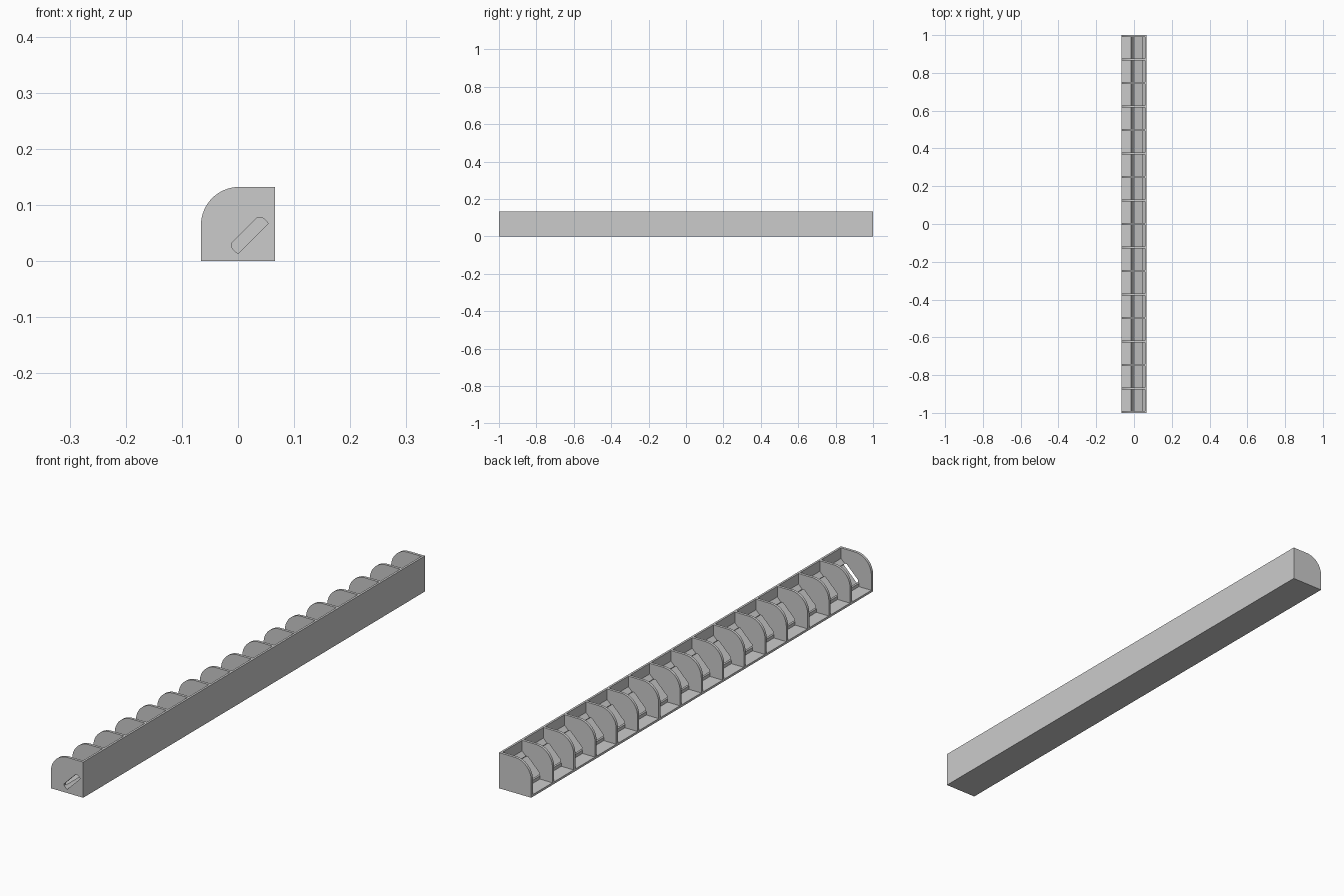
import bpy
import bmesh
import math

if "Cube" in bpy.data.objects:
    bpy.data.objects.remove(bpy.data.objects["Cube"], do_unlink=True)

HALF = 0.066      # half the width
HEIGHT = 0.132
THICK = 0.008     # floor and wall
PLATE = 0.01      # divider thickness
COUNT = 17

grey = bpy.data.materials.new("Plain grey")
grey.use_nodes = True
colour = (0.6, 0.6, 0.6, 1)
grey.diffuse_color = colour
grey.node_tree.nodes["Principled BSDF"].inputs["Base Color"].default_value = colour


def extrude_profile(name, points, y0, y1):
    """Solid made by pulling an x-z outline from y0 to y1."""
    bm = bmesh.new()
    face = bm.faces.new([bm.verts.new((x, y0, z)) for x, z in points])
    pulled = bmesh.ops.extrude_face_region(bm, geom=[face])["geom"]
    verts = [v for v in pulled if isinstance(v, bmesh.types.BMVert)]
    bmesh.ops.translate(bm, verts=verts, vec=(0, y1 - y0, 0))
    bmesh.ops.recalc_face_normals(bm, faces=bm.faces)
    mesh = bpy.data.meshes.new(name)
    bm.to_mesh(mesh)
    bm.free()
    mesh.materials.append(grey)
    obj = bpy.data.objects.new(name, mesh)
    bpy.context.collection.objects.link(obj)
    return obj


# Slanted slot outline, rounded on its open side
slot = [(0, 0.013), (0.054, 0.067), (0.047, 0.075), (0.042, 0.078), (0.035, 0.078),
        (-0.012, 0.031), (-0.012, 0.025), (-0.008, 0.02)]
cutter = extrude_profile("slot_cutter", slot, -1.1, 1 - PLATE)
cutter.hide_render = True
cutter.hide_viewport = True
cutter.display_type = 'WIRE'


def cut_slot(obj):
    mod = obj.modifiers.new("Slot", 'BOOLEAN')
    mod.object = cutter
    mod.operation = 'DIFFERENCE'
    mod.solver = 'EXACT'


# Channel: floor, upright wall and slanted bed with its groove
inner = HALF - THICK
rise = 0.035
channel = extrude_profile("channel", [
    (-HALF, 0), (HALF, 0), (HALF, HEIGHT), (inner, HEIGHT), (inner, inner + rise),
    (-0.015, rise - 0.015), (-0.015, THICK), (-HALF, THICK)], -1, 1)
cut_slot(channel)

# Dividers and end plates with one rounded upper corner
radius = 0.068
steps = 16
outline = [(-HALF, 0), (HALF, 0), (HALF, HEIGHT)]
for i in range(steps + 1):
    a = math.pi / 2 * (1 + i / steps)
    outline.append((radius - HALF + radius * math.cos(a),
                    HEIGHT - radius + radius * math.sin(a)))

pitch = (2 - PLATE) / (COUNT - 1)
for i in range(COUNT):
    y = -1 + i * pitch
    last = i == COUNT - 1
    name = "front_end_plate" if i == 0 else "back_end_plate" if last else "divider"
    plate = extrude_profile(name, outline, y, y + PLATE)
    if not last:
        cut_slot(plate)
    bpy.context.view_layer.objects.active = plate
    bpy.ops.object.select_all(action='DESELECT')
    plate.select_set(True)
    bpy.ops.object.shade_smooth_by_angle(angle=math.radians(30))
